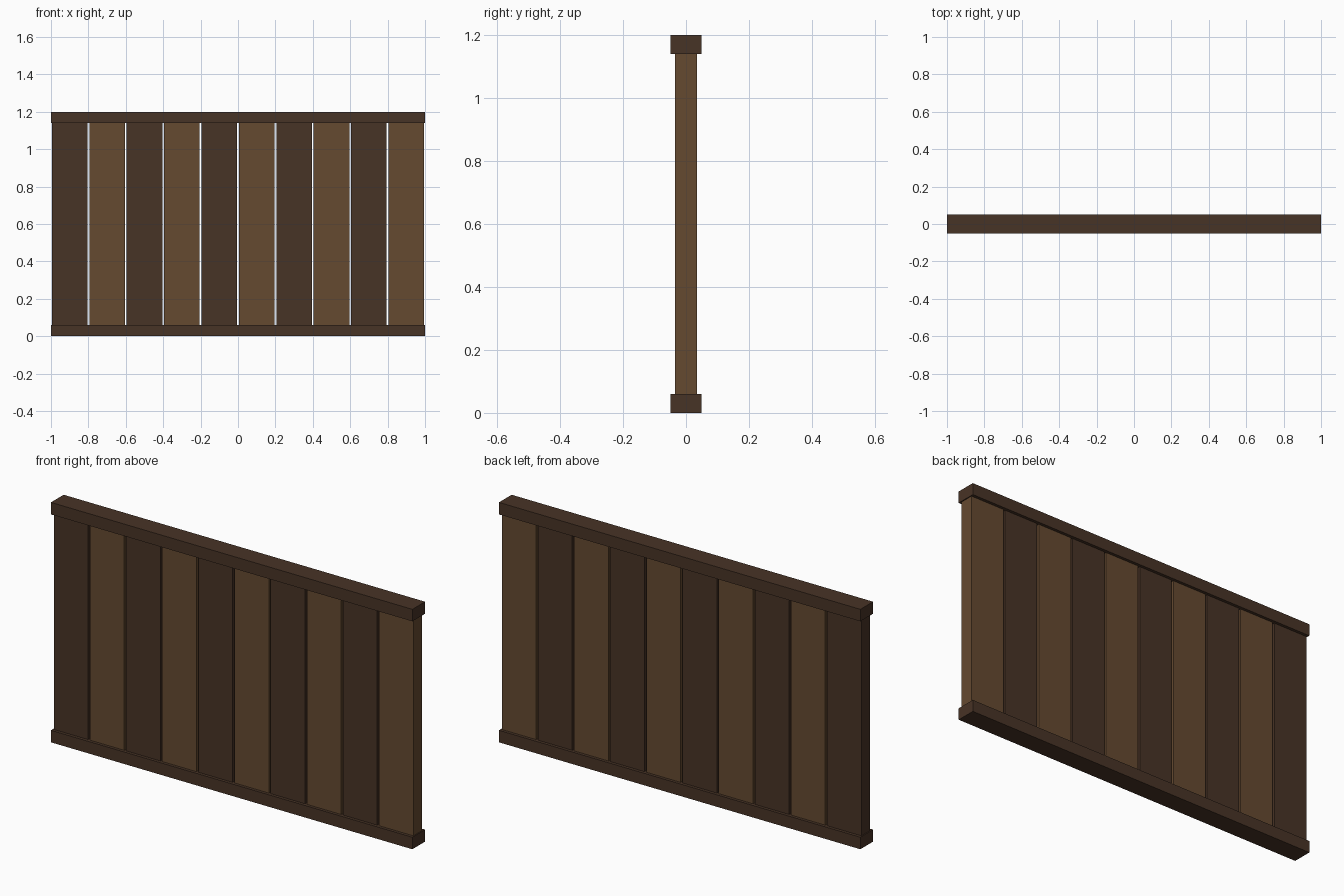
import bpy, bmesh
from mathutils import Matrix

if "Cube" in bpy.data.objects:
    bpy.data.objects.remove(bpy.data.objects["Cube"])

LENGTH, HEIGHT = 2.0, 1.2
RAIL_DEPTH, RAIL_H = 0.10, 0.06
COUNT, PLANK_W, PLANK_DEPTH = 10, 0.19, 0.07


def material(name, color):
    mat = bpy.data.materials.new(name)
    mat.diffuse_color = color
    mat.use_nodes = True
    mat.node_tree.nodes["Principled BSDF"].inputs["Base Color"].default_value = mat.diffuse_color
    return mat


def box(name, size, center, mat):
    bm = bmesh.new()
    bmesh.ops.create_cube(bm, size=1, matrix=Matrix.Diagonal((*size, 1)))
    mesh = bpy.data.meshes.new(name)
    bm.to_mesh(mesh)
    bm.free()
    mesh.materials.append(mat)
    obj = bpy.data.objects.new(name, mesh)
    obj.location = center
    bpy.context.collection.objects.link(obj)
    return obj


dark = material("dark_wood", (0.064, 0.033, 0.019, 1))
light = material("light_wood", (0.130, 0.068, 0.030, 1))

# Bottom and top rails
for name, z in (("bottom_rail", RAIL_H / 2), ("top_rail", HEIGHT - RAIL_H / 2)):
    box(name, (LENGTH, RAIL_DEPTH, RAIL_H), (0, 0, z), dark)

# Upright planks in alternating tones, held between the rails
pitch = LENGTH / COUNT
for i in range(COUNT):
    x = -LENGTH / 2 + pitch * (i + 0.5)
    box(f"plank_{i + 1}", (PLANK_W, PLANK_DEPTH, HEIGHT - 2 * RAIL_H),
        (x, 0, HEIGHT / 2), light if i % 2 else dark)
